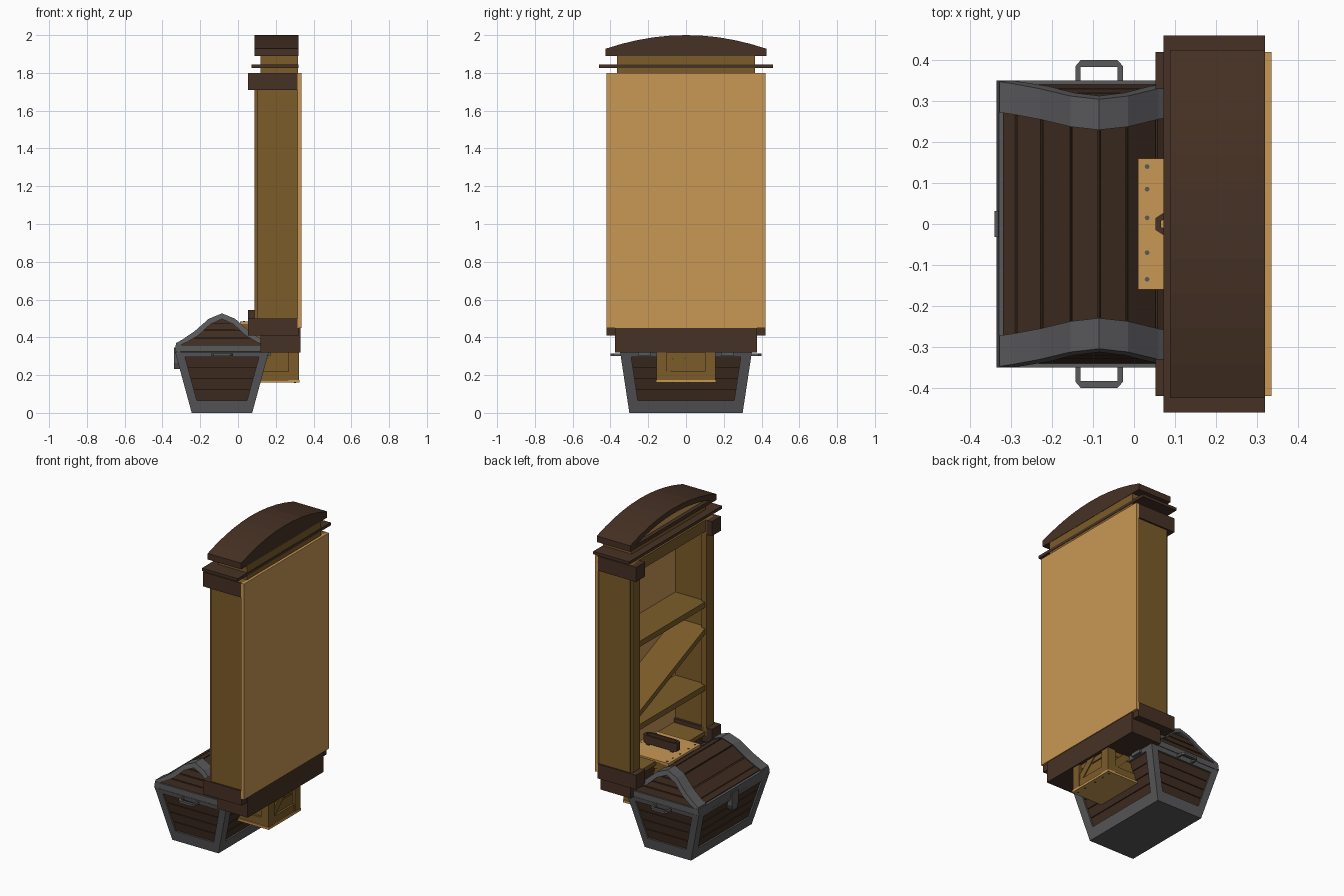
import bpy, math
from mathutils import Matrix, Vector

if "Cube" in bpy.data.objects:
    bpy.data.objects.remove(bpy.data.objects["Cube"])


def mat(name, r, g, b):
    m = bpy.data.materials.new(name)
    m.diffuse_color = (r, g, b, 1)
    m.use_nodes = True
    m.node_tree.nodes["Principled BSDF"].inputs["Base Color"].default_value = m.diffuse_color
    return m


YELLOW = mat("oak", .20, .107, .022)
TAN = mat("pale_wood", .58, .31, .09)
DARK = mat("dark_trim", .062, .031, .018)
CHEST = mat("chest_wood", .05, .026, .015)
METAL = mat("iron", .10, .10, .105)


def mesh(name, verts, faces, m):
    me = bpy.data.meshes.new(name)
    me.from_pydata(verts, [], faces)
    me.materials.append(m)
    ob = bpy.data.objects.new(name, me)
    bpy.context.collection.objects.link(ob)
    return ob


def loft(name, a, b, m):
    """Closed solid between two matching rings of points."""
    n = len(a)
    faces = [list(range(n))[::-1], list(range(n, 2 * n))]
    faces += [[i, (i + 1) % n, n + (i + 1) % n, n + i] for i in range(n)]
    ob = mesh(name, list(a) + list(b), faces, m)
    import bmesh
    bm = bmesh.new()
    bm.from_mesh(ob.data)
    bmesh.ops.recalc_face_normals(bm, faces=bm.faces)
    bm.to_mesh(ob.data)
    bm.free()
    return ob


def rect(x0, x1, y0, y1, z):
    return [(x0, y0, z), (x1, y0, z), (x1, y1, z), (x0, y1, z)]


def box(name, x0, x1, y0, y1, z0, z1, m):
    return loft(name, rect(x0, x1, y0, y1, z0), rect(x0, x1, y0, y1, z1), m)


# ---------------- bookcase ----------------
box("back_panel", .315, .335, -.42, .42, .45, 1.8, TAN)
box("plinth", .12, .33, -.375, .375, .32, .45, DARK)
box("case_floor", .10, .32, -.36, .36, .45, .475, YELLOW)
box("case_ceiling", .10, .32, -.36, .36, 1.775, 1.8, YELLOW)
box("top_rail", .095, .13, -.34, .34, 1.73, 1.8, YELLOW)
for s in (1, -1):
    def side(name, x0, x1, ya, yb, z0, z1, m):
        box(name, x0, x1, min(s * ya, s * yb), max(s * ya, s * yb), z0, z1, m)
    side("side_wall", .10, .318, .345, .41, .45, 1.8, YELLOW)
    side("front_post", .088, .125, .33, .40, .45, 1.8, YELLOW)
    side("foot_block", .052, .32, .33, .42, .41, .50, DARK)
    side("capital_block", .052, .32, .33, .42, 1.71, 1.8, DARK)
for z in (.73, 1.25):
    box("shelf", .10, .318, -.345, .345, z, z + .035, YELLOW)
loft("fallen_shelf", [(.10, .345, .80), (.10, -.345, 1.09), (.10, -.345, 1.125), (.10, .345, .835)],
     [(.318, .345, .80), (.318, -.345, 1.09), (.318, -.345, 1.125), (.318, .345, .835)], YELLOW)
box("cornice_neck", .12, .318, -.365, .365, 1.8, 1.89, YELLOW)
box("cornice_plate", .072, .32, -.46, .46, 1.827, 1.845, DARK)


# arched crown with a recessed front panel
def arc(hw, z_end, z_top, n=10):
    return [(-hw + 2 * hw * i / n, z_end + (z_top - z_end) * (1 - (2 * i / n - 1) ** 2)) for i in range(n + 1)]


def crown(name, pts, x0, x1, m):
    loft(name, [(x0, y, z) for y, z in pts], [(x1, y, z) for y, z in pts], m)


outer, inner = arc(.425, 1.928, 2.0), arc(.37, 1.912, 1.967)
crown("crown_body", [(-.425, 1.89)] + outer + [(.425, 1.89)], .125, .32, DARK)
crown("crown_panel", inner, .112, .13, TAN)
ring = [(-.425, 1.91)] + outer + [(.425, 1.91)]
crown("crown_rim", ring + inner[::-1], .088, .127, DARK)
box("crown_base", .088, .127, -.425, .425, 1.89, 1.912, DARK)

# ---------------- crate ----------------
cx, cz0, cz1 = .167, .16, .485
box("crate_core", .03, .304, -.138, .138, .17, .47, YELLOW)
for z in (cz0, cz1 - .014):
    box("crate_lid_or_bottom", .01, .325, -.16, .16, z, z + .014, TAN)


def crate_piece(name, a0, a1, z0, z1, out, rot, dz=0):
    # piece on a crate side: a runs across, dz skews the far end upwards
    lo, hi = (.13, .13 + out)
    a = [(lo, a0, z0), (lo, a1, z0 + dz), (lo, a1, z1 + dz), (lo, a0, z1)]
    b = [(hi, y, z) for _, y, z in a]
    r = Matrix.Translation((cx, 0, 0)) @ Matrix.Rotation(rot, 4, 'Z')
    return loft(name, [r @ Vector(p) for p in a], [r @ Vector(p) for p in b], YELLOW)


for k in range(4):
    rot = k * math.pi / 2
    for s in (-1, 1):
        crate_piece("crate_post", min(s * .10, s * .155), max(s * .10, s * .155), .172, .472, .026, rot)
    for z in (.172, .425):
        crate_piece("crate_batten", -.10, .10, z, z + .048, .022, rot)
    crate_piece("crate_brace", -.10, .10, .20, .26, .018, rot, .19)
    for i in range(3):
        z = .222 + i * .069
        crate_piece("crate_plank", -.10, .10, z, z + .062, .012, rot)

for x in (.032, .302):
    for y in (.14, .085, .015, -.07, -.135):
        for z in (cz0, cz1):
            bpy.ops.mesh.primitive_cylinder_add(vertices=8, radius=.006, depth=.005, location=(x, y, z))
            bpy.context.object.name = "crate_nail"
            bpy.context.object.data.materials.append(METAL)

# looped crate grip
loop = [(.052, -.014), (.07, -.026), (.265, -.026), (.283, -.014),
        (.283, .014), (.265, .026), (.07, .026), (.052, .014)]
small = [(cx + (x - cx) * .88, y * .55) for x, y in loop]
v = [(x, y, z) for z in (.495, .545) for ringp in (loop, small) for x, y in ringp]
f = []
for i in range(8):
    j = (i + 1) % 8
    f += [(i, j, 16 + j, 16 + i), (8 + j, 8 + i, 24 + i, 24 + j),
          (16 + i, 16 + j, 24 + j, 24 + i), (j, i, 8 + i, 8 + j)]
mesh("crate_grip", v, f, DARK)
for x in (.085, .25):
    box("grip_foot", x - .01, x + .01, -.022, .022, .48, .50, DARK)

# ---------------- chest ----------------
C = -.085


def half(z, inset=0):
    return .16 + .09 * z / .33 - inset, .30 + .05 * z / .33 - inset


def tapered(name, z0, z1, inset, m):
    (a, b), (c, d) = half(z0, inset), half(z1, inset)
    loft(name, rect(C - a, C + a, -b, b, z0), rect(C - c, C + c, -d, d, z1), m)


tapered("chest_core", .02, .31, .018, CHEST)
tapered("chest_bottom_band", 0, .065, 0, METAL)
tapered("chest_rim", .295, .322, 0, METAL)
for i in range(4):
    tapered("chest_plank", .066 + i * .058, .120 + i * .058, .01, CHEST)
for sx in (-1, 1):
    for sy in (-1, 1):
        def post(z):
            a, b = half(z)
            return [(C + sx * (a - p), sy * (b - q), z) for p, q in ((0, 0), (.045, 0), (.045, .055), (0, .055))]
        loft("chest_corner", post(.06), post(.30), METAL)

# lid: half profile from rim to ridge
half_prof = [(.25, .325), (.243, .37), (.21, .388), (.145, .432), (.07, .498), (0, .527)]
prof = [(-d, z) for d, z in half_prof] + half_prof[-2::-1]


def width(z):
    return .35 - .045 * max(0, z - .36) / .165


def shrink(p, k):
    n = Vector((p[0], (p[1] - .30) * 1.1))
    n = p[0] - n.x / n.length * k, p[1] - n.y / n.length * k
    return n


def lid_part(name, pts, y0, y1, m):
    # y0 and y1 are signed insets measured from the leaning end faces
    def at(s, k):
        return [(C + x, s * (width(z) - k), z) for x, z in pts]
    return loft(name, at(*y0), at(*y1), m)


lid_part("lid_core", [shrink(p, .016) for p in prof], (-1, .018), (1, .018), CHEST)
for p, q in zip(prof[1:-1], prof[2:-1]):
    a, b = shrink(p, .007), shrink(q, .007)
    a, b = [tuple(Vector(a).lerp(Vector(b), t)) for t in (.04, .96)]
    lid_part("lid_plank", [a, b, shrink(b, .02), shrink(a, .02)], (-1, .03), (1, .03), CHEST)
for s in (-1, 1):
    for p, q in zip(prof, prof[1:]):
        lid_part("lid_band", [p, q, shrink(q, .03), shrink(p, .03)], (s, 0), (s, .075), METAL)
loft("lid_rim", rect(C - .25, C + .25, -.35, .35, .324), rect(C - .245, C + .245, -.35, .35, .36), METAL)


def lid_half(z):
    for (d0, z0), (d1, z1) in zip(half_prof, half_prof[1:]):
        if z0 <= z <= z1:
            return d0 + (d1 - d0) * (z - z0) / (z1 - z0) - .025


for z0, z1 in ((.36, .395), (.40, .435), (.44, .475)):
    a, b, c, d = lid_half(z0), width(z0) - .01, lid_half(z1), width(z1) - .01
    loft("lid_end_plank", rect(C - a, C + a, -b, b, z0), rect(C - c, C + c, -d, d, z1), CHEST)

# carry handles, latch, hinges
u = [(-.058, .33), (-.058, .385), (-.045, .40), (.045, .40), (.058, .385), (.058, .33),
     (.045, .33), (.045, .383), (-.045, .383), (-.045, .33)]
for s in (-1, 1):
    loft("carry_handle", [(C + x, s * y, .30) for x, y in u], [(C + x, s * y, .314) for x, y in u], METAL)
    box("hinge", .15, .172, s * .22 - .035, s * .22 + .035, .30, .325, METAL)
box("latch_plate", -.34, -.31, -.032, .032, .265, .345, METAL)
loft("latch_tongue", rect(-.34, -.30, -.018, .018, .232), rect(-.34, -.30, -.032, .032, .265), METAL)
